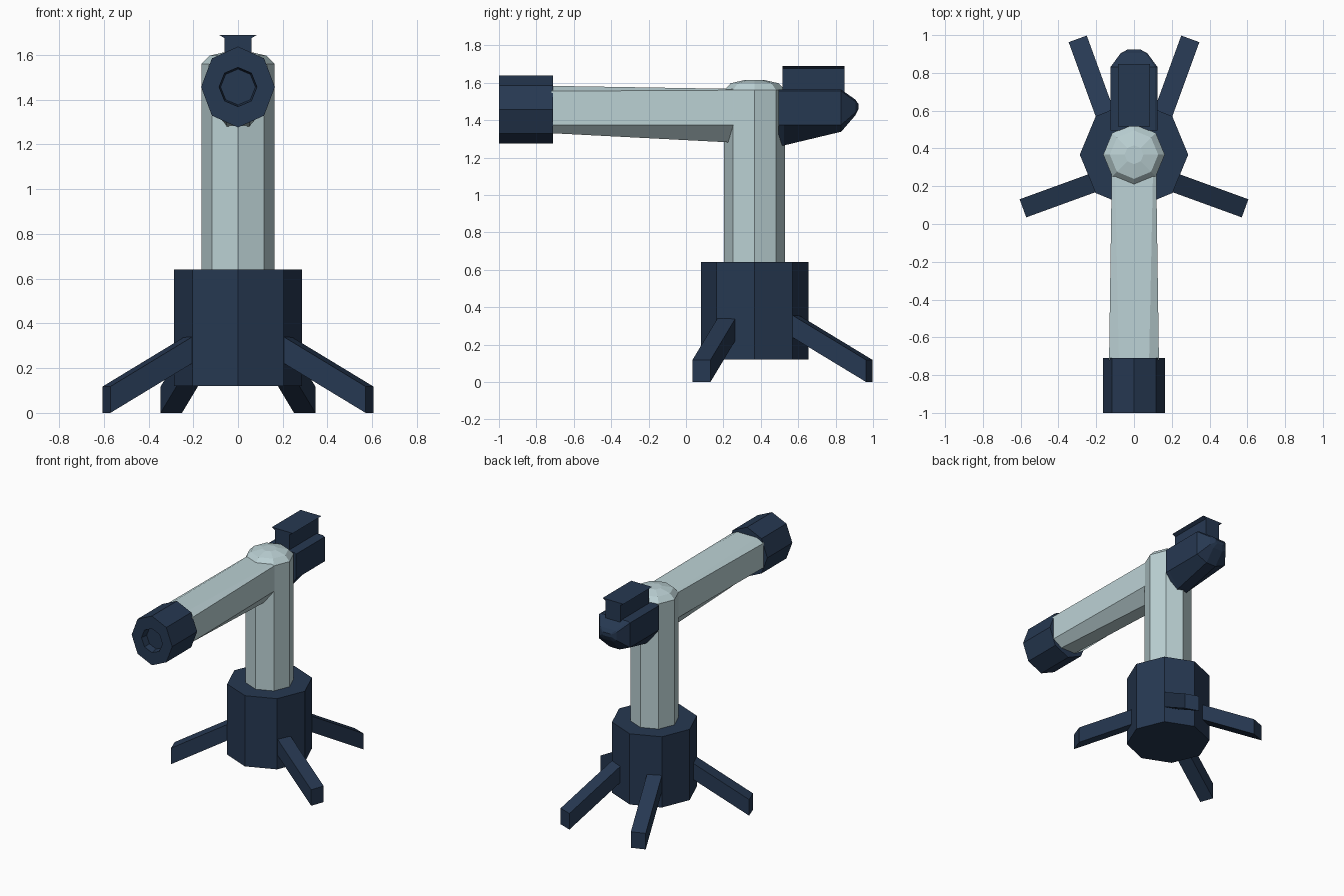
import bpy, bmesh, math
from mathutils import Vector

if "Cube" in bpy.data.objects:
    bpy.data.objects.remove(bpy.data.objects["Cube"])


def material(name, rgb):
    m = bpy.data.materials.new(name)
    m.diffuse_color = (*rgb, 1)
    m.use_nodes = True
    m.node_tree.nodes["Principled BSDF"].inputs["Base Color"].default_value = m.diffuse_color
    return m


NAVY = material("dark navy", (0.0194, 0.0395, 0.083))
PALE = material("pale grey green", (0.50, 0.64, 0.66))
CY = 0.367   # y of the vertical axis
AZ = 1.457   # z of the barrel axis


def loft(name, rings, mat):
    """Skin a list of equal-sized rings and cap both ends."""
    bm = bmesh.new()
    vs = [[bm.verts.new(p) for p in r] for r in rings]
    n = len(vs[0])
    for a, b in zip(vs, vs[1:]):
        for i in range(n):
            j = (i + 1) % n
            bm.faces.new((a[i], a[j], b[j], b[i]))
    bm.faces.new(vs[0])
    bm.faces.new(vs[-1])
    bmesh.ops.recalc_face_normals(bm, faces=bm.faces)
    me = bpy.data.meshes.new(name)
    bm.to_mesh(me)
    bm.free()
    me.materials.append(mat)
    ob = bpy.data.objects.new(name, me)
    bpy.context.collection.objects.link(ob)
    return ob


def octagon(r, z):
    return [(r * math.cos(i * math.pi / 4), CY + r * math.sin(i * math.pi / 4), z)
            for i in range(8)]


def barrel_octagon(rx, rz, y, turn=0.0):
    return [(rx * math.cos(i * math.pi / 4 + turn), y,
             AZ + rz * math.sin(i * math.pi / 4 + turn)) for i in range(8)]


def section(half, y):
    """Mirror a half profile of (x, z), listed top to bottom, at depth y."""
    return [(x, y, z) for x, z in half] + [(-x, y, z) for x, z in reversed(half)]


# Octagonal base and domed column
loft("base", [octagon(0.287, 0.12), octagon(0.287, 0.64)], NAVY)
loft("column", [octagon(0.163, 0.60), octagon(0.163, 1.56),
                octagon(0.128, 1.597), octagon(0.05, 1.615)], PALE)

# Long tapering tube
loft("tube", [
    section([(0.08, 1.583), (0.132, 1.555), (0.132, 1.375), (0.06, 1.33)], -0.72),
    section([(0.10, 1.567), (0.118, 1.56), (0.118, 1.375), (0.05, 1.28)], 0.25),
    section([(0.10, 1.567), (0.118, 1.56), (0.118, 1.375), (0.05, 1.28)], 0.40)], PALE)

# Octagonal front hood with a recessed opening
loft("front_hood", [
    barrel_octagon(0.078, 0.08, -0.95),
    barrel_octagon(0.085, 0.088, -1.0),
    barrel_octagon(0.165, 0.181, -1.0),
    barrel_octagon(0.165, 0.181, -0.71)], NAVY)

# Rear housing with a rounded nose
loft("rear_housing", [
    section([(0.11, 1.563), (0.125, 1.555), (0.125, 1.375), (0.04, 1.265)], 0.495),
    section([(0.11, 1.563), (0.125, 1.555), (0.125, 1.375), (0.04, 1.265)], 0.525),
    section([(0.11, 1.563), (0.125, 1.555), (0.125, 1.375), (0.04, 1.338)], 0.83),
    section([(0.06, 1.51), (0.07, 1.50), (0.07, 1.44), (0.04, 1.425)], 0.905),
    section([(0.03, 1.485), (0.035, 1.48), (0.035, 1.465), (0.02, 1.46)], 0.923)], NAVY)

# Flared block on top of the housing
block = [(0.085, 1.69), (0.06, 1.675), (0.06, 1.54)]
loft("top_block", [section(block, 0.515), section(block, 0.848)], NAVY)


def leg(name, end, angle, side):
    """Sloping bar with a vertical foot end, running back into the base."""
    d = Vector((math.cos(angle), math.sin(angle)))
    w = Vector((-d.y, d.x)) * 0.051
    rings = []
    for back in (0.0, 0.46):
        p = Vector(end) - d * back
        z = back * 0.57
        ring = []
        for s, h in ((1, 0), (1, 0.118), (-1, 0.118), (-1, 0)):
            q = p + w * s
            ring.append((q.x * side, q.y, z + h))
        rings.append(ring)
    loft(name, rings, NAVY)


# Four splayed legs
for side, label in ((1, "right"), (-1, "left")):
    leg("front_leg_" + label, (0.588, 0.083), math.radians(-20), side)
    leg("rear_leg_" + label, (0.298, 0.98), math.radians(70), side)
